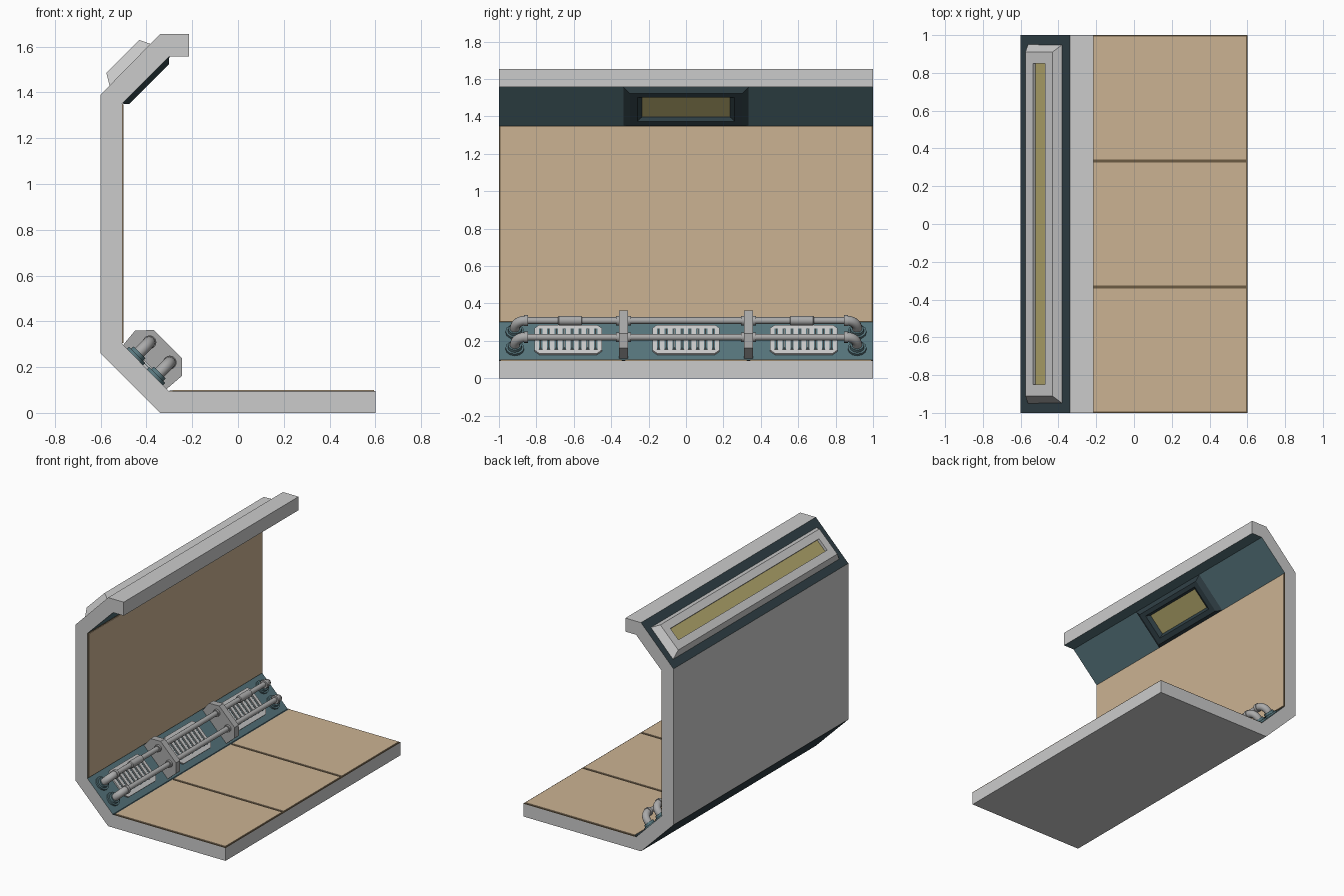
import bpy, bmesh, math
from mathutils import Vector, Matrix

if "Cube" in bpy.data.objects:
    bpy.data.objects.remove(bpy.data.objects["Cube"])

def material(name, rgb):
    m = bpy.data.materials.new(name)
    m.diffuse_color = (*rgb, 1)
    m.use_nodes = True
    m.node_tree.nodes["Principled BSDF"].inputs["Base Color"].default_value = m.diffuse_color
    return m

GREY = material("light_grey", (0.60, 0.60, 0.60))
STEEL = material("steel_grey", (0.40, 0.40, 0.40))
TAN = material("tan_panel", (0.60, 0.45, 0.29))
BROWN = material("brown_seam", (0.15, 0.105, 0.055))
TEAL = material("teal", (0.095, 0.18, 0.205))
DARK = material("dark_teal", (0.030, 0.052, 0.062))
GLASS = material("yellow_glass", (0.45, 0.39, 0.15))

def finish(name, bm, mats, smooth=False):
    bmesh.ops.recalc_face_normals(bm, faces=bm.faces)
    me = bpy.data.meshes.new(name)
    bm.to_mesh(me)
    bm.free()
    for m in mats:
        me.materials.append(m)
    if smooth:
        me.shade_smooth()
        me.set_sharp_from_angle(angle=math.radians(40))
    ob = bpy.data.objects.new(name, me)
    bpy.context.collection.objects.link(ob)
    return ob

def slope(origin, u, n):
    """Local frame on a sloped face: u along the slope, y, n outward."""
    u, n, y = Vector(u).normalized(), Vector(n).normalized(), Vector((0, 1, 0))
    m = Matrix((u, y, n)).transposed().to_4x4()
    m.translation = origin
    return m

LOW = slope((-0.505, 0, 0.30), (1, 0, -1), (1, 0, 1))
ROOF_OUT = slope((-0.60, 0, 1.39), (1, 0, 1), (-1, 0, 1))
ROOF_IN = slope((-0.30, 0, 1.557), (-1, 0, -1), (1, 0, -1))

def loft(bm, rings):
    """Bridge rings of equal length and cap both ends; returns the last cap."""
    vs = [[bm.verts.new(p) for p in r] for r in rings]
    for a, b in zip(vs, vs[1:]):
        for i in range(len(a)):
            j = (i + 1) % len(a)
            bm.faces.new((a[i], a[j], b[j], b[i]))
    bm.faces.new(vs[0][::-1])
    return bm.faces.new(vs[-1])

def prism(name, pts, extrude, mat, M=Matrix()):
    bm = bmesh.new()
    e = Vector(extrude)
    loft(bm, [[M @ Vector(p) for p in pts], [M @ (Vector(p) + e) for p in pts]])
    return finish(name, bm, [mat])

def box(name, lo, hi, mat, M=Matrix()):
    pts = [(lo[0], lo[1], lo[2]), (hi[0], lo[1], lo[2]), (hi[0], hi[1], lo[2]), (lo[0], hi[1], lo[2])]
    return prism(name, pts, (0, 0, hi[2] - lo[2]), mat, M)

def window_frame(name, M, rects, mat):
    """Tapered frame with recessed pane; rects are (u0, u1, half_y, n)."""
    bm = bmesh.new()
    pane = loft(bm, [[M @ Vector(p) for p in ((a, -h, n), (b, -h, n), (b, h, n), (a, h, n))]
                     for a, b, h, n in rects])
    pane.material_index = 1
    return finish(name, bm, [mat, GLASS])

def tube(name, path, w, mat, sides=16):
    """Round section swept along (y, n, radius) points at slope position w."""
    bm, rings = bmesh.new(), []
    for i, (y, n, r) in enumerate(path):
        p, q = path[max(i - 1, 0)], path[min(i + 1, len(path) - 1)]
        t = Vector((q[0] - p[0], q[1] - p[1])).normalized()
        ring = []
        for k in range(sides):
            a = 2 * math.pi * k / sides
            c, s = r * math.cos(a), r * math.sin(a)
            ring.append(LOW @ Vector((w + c, y - t.y * s, n + t.x * s)))
        rings.append(ring)
    loft(bm, rings)
    return finish(name, bm, [mat], True)

# Shell: constant C-shaped section, coloured by face direction
profile = [(0.6, 0), (-0.34, 0), (-0.6, 0.26), (-0.6, 1.39), (-0.34, 1.655), (-0.215, 1.655),
           (-0.215, 1.557), (-0.30, 1.557), (-0.507, 1.35), (-0.507, 0.302), (-0.30, 0.093), (0.6, 0.093)]
shell = prism("wall_shell", [(x, -1, z) for x, z in profile], (0, 2, 0), GREY)
shell.data.materials.append(TEAL)
shell.data.materials.append(DARK)
for f in shell.data.polygons:
    n, c = f.normal, f.center
    if abs(n.x) > 0.3 and abs(n.z) > 0.3:
        f.material_index = 2 if n.x < 0 else 1
    elif n.z < -0.9 and c.z > 1:
        f.material_index = 1

# Floor: brown seam layer with three bevelled tan panels
box("floor_seam", (-0.298, -1, 0.092), (0.6, 1, 0.096), BROWN)
for i in range(3):
    y0 = -1 + i * 2 / 3
    lo = (-0.285, y0 + 0.008, 0.094)
    hi = (0.593, y0 + 2 / 3 - 0.008, 0.101)
    box("floor_panel", lo, hi, TAN)
box("floor_edge_strip", (-0.30, -1, 0.093), (-0.285, 1, 0.098), DARK)

# Wall lining
box("wall_seam", (-0.508, -1, 0.302), (-0.504, 1, 1.35), BROWN)
box("wall_panel", (-0.506, -0.993, 0.306), (-0.500, 0.993, 1.346), TAN)

# Roof skylight outside, window inside
window_frame("skylight_housing", ROOF_OUT,
             [(0.055, 0.312, 0.95, -0.01), (0.055, 0.312, 0.95, 0.0), (0.085, 0.288, 0.91, 0.05),
              (0.142, 0.234, 0.85, 0.05), (0.142, 0.234, 0.85, 0.03)], GREY)
window_frame("inner_window", ROOF_IN,
             [(0.0, 0.292, 0.335, -0.005), (0.0, 0.292, 0.335, 0.0), (0.026, 0.27, 0.30, 0.024),
              (0.055, 0.235, 0.26, 0.024), (0.07, 0.22, 0.235, 0.006)], DARK)

# Vent grates on the lower slope
for yc in (-0.63, 0.0, 0.63):
    w0, w1, h, c = 0.03, 0.245, 0.18, 0.025
    pts = [(w0 + c, -h), (w1 - c, -h), (w1, -h + c), (w1, h - c),
           (w1 - c, h), (w0 + c, h), (w0, h - c), (w0, -h + c)]
    prism("vent_plate", [(a, yc + b, -0.002) for a, b in pts], (0, 0, 0.012), GREY, LOW)
    for k in range(8):
        y = yc + (k - 3.5) * 0.042
        box("vent_slot", (0.06, y - 0.009, 0.008), (0.215, y + 0.009, 0.011), TEAL, LOW)
        box("vent_slat", (0.066, y - 0.003, 0.009), (0.209, y + 0.003, 0.018), GREY, LOW)

# Two pipes with elbows, collars and wall flanges
N = 0.09
for w in (0.078, 0.203):
    tube("pipe", [(-0.88, N, 0.018), (0.88, N, 0.018)], w, STEEL)
    for s in (-1, 1):
        arc = [(s * (0.86 + 0.055 * math.sin(a)), N - 0.055 + 0.055 * math.cos(a), 0.026)
               for a in [math.pi / 2 * k / 6 for k in range(7)]]
        tube("pipe_elbow", arc + [(s * 0.915, 0.01, 0.026)], w, STEEL)
        tube("elbow_collar", [(s * 0.845, N, 0.030), (s * 0.865, N, 0.030)], w, STEEL)
        tube("wall_flange", [(s * 0.915, -0.005, 0.05), (s * 0.915, 0.012, 0.05),
                             (s * 0.915, 0.0121, 0.038), (s * 0.915, 0.028, 0.036)], w, TEAL, 12)
        tube("bracket_collar", [(s * 0.295, N, 0.025), (s * 0.375, N, 0.025)], w, STEEL)
for s in (-1, 1):
    tube("pipe_coupling", [(s * 0.555, N, 0.019), (s * 0.56, N, 0.025), (s * 0.68, N, 0.025),
                           (s * 0.685, N, 0.019)], 0.078, STEEL)

# Pipe brackets
section = [(0.005, -0.002), (-0.003, 0.082), (0.053, 0.14), (0.227, 0.14), (0.282, 0.086), (0.275, -0.002)]
for s in (-1, 1):
    prism("pipe_bracket", [(a, s * 0.335 - 0.024, b) for a, b in section], (0, 0.048, 0), STEEL, LOW)
